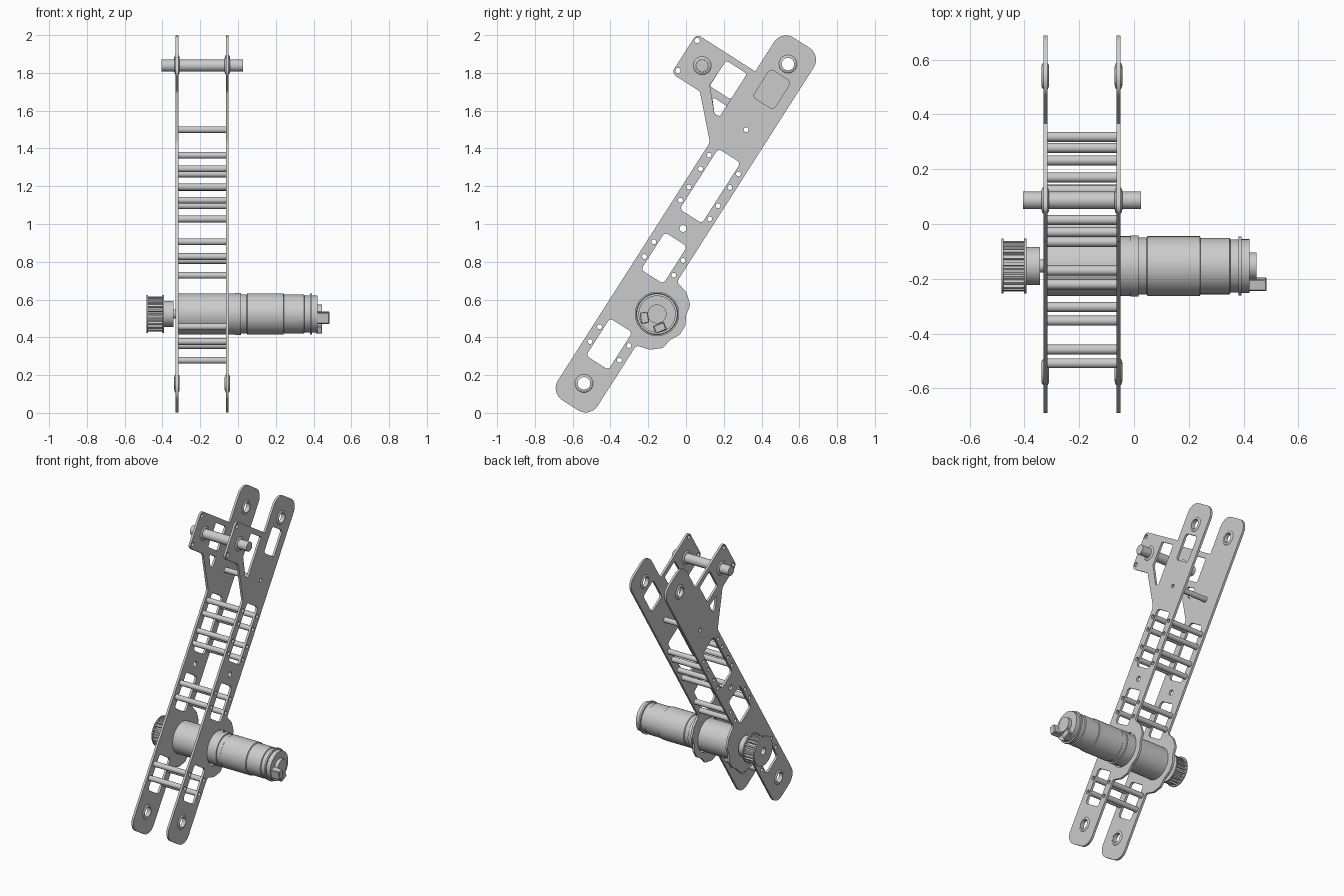
import bpy, bmesh, math
from mathutils import Matrix, Vector

cube = bpy.data.objects.get("Cube")
if cube:
    bpy.data.objects.remove(cube)

metal = bpy.data.materials.new("grey metal")
metal.use_nodes = True
metal.diffuse_color = (0.6, 0.6, 0.6, 1)
metal.node_tree.nodes["Principled BSDF"].inputs["Base Color"].default_value = (0.6, 0.6, 0.6, 1)

# Arm frame: u runs up the arm, v across it, thickness along world x
TILT = math.atan2(1.691, 1.08)
U = Vector((0, math.cos(TILT), math.sin(TILT)))
V = Vector((0, -math.sin(TILT), math.cos(TILT)))
BASE = Vector((0, -0.54, 0.156))
LEFT, RIGHT = -0.0565, -0.3235      # plate centres in x
THICK = 0.015
parts = []


def place(u, v, x=0.0):
    return BASE + U * u + V * v + Vector((x, 0, 0))


def add(name, mesh):
    ob = bpy.data.objects.new(name, mesh)
    bpy.context.collection.objects.link(ob)
    mesh.materials.clear()
    mesh.materials.append(metal)
    parts.append(ob)
    return ob


def rounded(points, steps=6):
    """Polygon of (u, v, radius) with each corner turned into an arc."""
    out = []
    for i, (u, v, r) in enumerate(points):
        p = Vector((u, v))
        if r == 0:
            out.append(p)
            continue
        a = (Vector(points[i - 1][:2]) - p).normalized()
        b = (Vector(points[(i + 1) % len(points)][:2]) - p).normalized()
        half = a.angle(b) / 2
        c = p + (a + b).normalized() * r / math.sin(half)
        s, e = p + a * r / math.tan(half) - c, p + b * r / math.tan(half) - c
        out += [c + s.lerp(e, k / steps).normalized() * r for k in range(steps + 1)]
    return out


def circle(u, v, r, n=24):
    return [Vector((u + r * math.cos(t), v + r * math.sin(t)))
            for t in (math.tau * k / n for k in range(n))]


def window(u0, u1, v0, v1, r=0.02):
    return rounded([(u0, v0, r), (u1, v0, r), (u1, v1, r), (u0, v1, r)])


def sheet(name, loops, origin, thick):
    """Flat sheet: first loop is the outline, the others are holes."""
    cu = bpy.data.curves.new(name, 'CURVE')
    cu.dimensions, cu.fill_mode, cu.extrude = '2D', 'BOTH', thick / 2
    for loop in loops:
        sp = cu.splines.new('POLY')
        sp.points.add(len(loop) - 1)
        for pt, co in zip(sp.points, loop):
            pt.co = (co.x, co.y, 0, 1)
        sp.use_cyclic_u = True
    tmp = bpy.data.objects.new(name + "_curve", cu)
    mesh = bpy.data.meshes.new_from_object(tmp)
    bpy.data.objects.remove(tmp)
    frame = Matrix((U, V, (1, 0, 0))).transposed().to_4x4()
    mesh.transform(Matrix.Translation(origin) @ frame)
    bm = bmesh.new()
    bm.from_mesh(mesh)
    bmesh.ops.remove_doubles(bm, verts=bm.verts, dist=1e-5)
    bmesh.ops.recalc_face_normals(bm, faces=bm.faces)
    bm.to_mesh(mesh)
    bm.free()
    return add(name, mesh)


def lathe(name, profile, origin, n=48):
    """Closed (x, radius) profile turned about the x axis."""
    bm = bmesh.new()
    rings = [[bm.verts.new(origin + Vector((x, r * math.cos(t), r * math.sin(t))))
              for t in (math.tau * k / n for k in range(n))] for x, r in profile]
    for i, ring in enumerate(rings):
        prev = rings[i - 1]
        if profile[i][1] == 0 and profile[i - 1][1] == 0:
            continue
        for k in range(n):
            j = (k + 1) % n
            bm.faces.new((prev[k], prev[j], ring[j], ring[k]))
    bmesh.ops.remove_doubles(bm, verts=bm.verts, dist=1e-5)
    bmesh.ops.recalc_face_normals(bm, faces=bm.faces)
    mesh = bpy.data.meshes.new(name)
    bm.to_mesh(mesh)
    bm.free()
    return add(name, mesh)


def tube(name, x0, x1, outer, inner, origin, n=32):
    return lathe(name, [(x0, inner), (x0, outer), (x1, outer), (x1, inner)], origin, n)


def box(name, lo, hi, turn=0.0):
    bm = bmesh.new()
    lo, hi = Vector(lo), Vector(hi)
    size = Matrix.Diagonal((hi - lo).to_4d())
    bmesh.ops.create_cube(bm, size=1, matrix=Matrix.Translation((lo + hi) / 2)
                          @ Matrix.Rotation(turn, 4, 'X') @ size)
    bmesh.ops.bevel(bm, geom=bm.edges[:], offset=0.004, segments=1, affect='EDGES')
    mesh = bpy.data.meshes.new(name)
    bm.to_mesh(mesh)
    bm.free()
    return add(name, mesh)


# Side plates: arm, motor bulge and upper bracket in one outline
MU, MV = 0.518, -0.128
bulge = [(-0.18, -0.07), (-0.135, -0.123), (-0.078, -0.133), (-0.028, -0.16)]
bulge += [(-u, v) for u, v in reversed(bulge)]
outline = rounded(
    [(-0.137, -0.125, 0.075), (0.318, -0.125, 0.02)]
    + [(MU + u, MV + v, 0.02) for u, v in bulge]
    + [(0.718, -0.125, 0.02), (2.14, -0.125, 0.075), (2.14, 0.125, 0.075),
       (1.88, 0.125, 0), (1.88, 0.494, 0.03), (1.633, 0.494, 0.03),
       (1.633, 0.315, 0.03), (1.434, 0.125, 0.04), (-0.137, 0.125, 0.075)])

spacers = [(u, s * 0.092) for u in (0.204, 0.297, 0.738, 0.831, 1.092, 1.175, 1.29, 1.375)
           for s in (-1, 1)] + [(1.594, 0)]
bearings = [(0, 0), (2.006, 0), (1.755, 0.378)]

shared = [window(0.13, 0.365, -0.07, 0.07), window(0.67, 0.905, -0.07, 0.07),
          window(1.05, 1.43, -0.07, 0.07), circle(0.973, 0, 0.018),
          circle(1.852, 0.472, 0.014), circle(1.664, 0.472, 0.014)]
shared += [circle(u, v, 0.013, 16) for u, v in spacers]
shared += [circle(u, v, 0.034) for u, v in bearings]

left_cuts = [circle(MU, MV, 0.115, 48), window(1.76, 1.935, -0.065, 0.065),
             rounded([(1.846, 0.285, 0.01), (1.69, 0.289, 0.01), (1.577, 0.188, 0.008),
                      (1.577, 0.155, 0.008), (1.846, 0.155, 0.01)])]
right_cuts = [circle(MU, MV, 0.04), window(1.685, 1.846, 0.155, 0.287, 0.01),
              rounded([(1.577, 0.155, 0.008), (1.645, 0.155, 0.008),
                       (1.645, 0.245, 0.008), (1.577, 0.188, 0.008)])]
sheet("left_plate", [outline] + shared + left_cuts, place(0, 0, LEFT), THICK)
sheet("right_plate", [outline] + shared + right_cuts, place(0, 0, RIGHT), THICK)

# Hollow spacers between the plates
for u, v in spacers:
    tube("spacer", RIGHT + THICK / 2, LEFT - THICK / 2, 0.018, 0.013, place(u, v), 20)

# Round-edged bearings in both plates
rim = [(-0.014 * math.cos(t), 0.033 + 0.018 * math.sin(t))
       for t in (math.pi * k / 8 for k in range(9))]
for side, x in (("left", LEFT), ("right", RIGHT)):
    for u, v in bearings:
        lathe(side + "_bearing", rim, place(u, v, x))

# Cross shaft through the upper bracket
lathe("cross_shaft", [(-0.405, 0), (-0.405, 0.032), (0.026, 0.032), (0.026, 0)],
      place(1.755, 0.378))

# Motor: gearbox between the plates, stepped housing, end cap
motor = place(MU, MV)
front = RIGHT + THICK / 2
lathe("motor_gearbox", [(front, 0), (front, 0.109), (-0.012, 0.109), (-0.012, 0.112),
                        (0.016, 0.112), (0.016, 0)], motor, 64)
lathe("motor_housing", [(0.01, 0), (0.01, 0.104), (0.046, 0.104), (0.05, 0.109), (0.24, 0.109),
                        (0.243, 0.103), (0.349, 0.103), (0.352, 0.097), (0.382, 0.097),
                        (0.382, 0.108), (0.393, 0.108), (0.393, 0.098), (0.422, 0.098),
                        (0.422, 0.05), (0.446, 0.05), (0.446, 0)], motor, 64)
my, mz = motor.y, motor.z
box("motor_plug", (0.41, my - 0.088, mz - 0.05), (0.484, my - 0.045, mz + 0.01), 0.15)
box("motor_terminal", (0.41, my - 0.015, mz - 0.095), (0.446, my + 0.045, mz - 0.052), 0.4)

# Drive shaft, pulley hub, toothed ring and flanges
tube("drive_shaft", -0.4, front, 0.024, 0.016, motor)
tube("pulley_hub", -0.393, -0.342, 0.07, 0.024, motor)
TEETH = 22
teeth = []
for k in range(TEETH):
    for step, r in ((0, 0.079), (0.4, 0.079), (0.5, 0.092), (0.9, 0.092)):
        a = math.tau * (k + step) / TEETH
        teeth.append(Vector((r * math.cos(a), r * math.sin(a))))
sheet("pulley_teeth", [teeth, circle(0, 0, 0.024)], motor + Vector((-0.4385, 0, 0)), 0.085)
for x in (-0.484, -0.401):
    tube("pulley_flange", x, x + 0.008, 0.1, 0.024, motor, 48)

# Smooth round walls, crisp edges
bpy.ops.object.select_all(action='DESELECT')
for ob in parts:
    ob.select_set(True)
bpy.context.view_layer.objects.active = parts[0]
bpy.ops.object.shade_smooth_by_angle(angle=math.radians(30))
